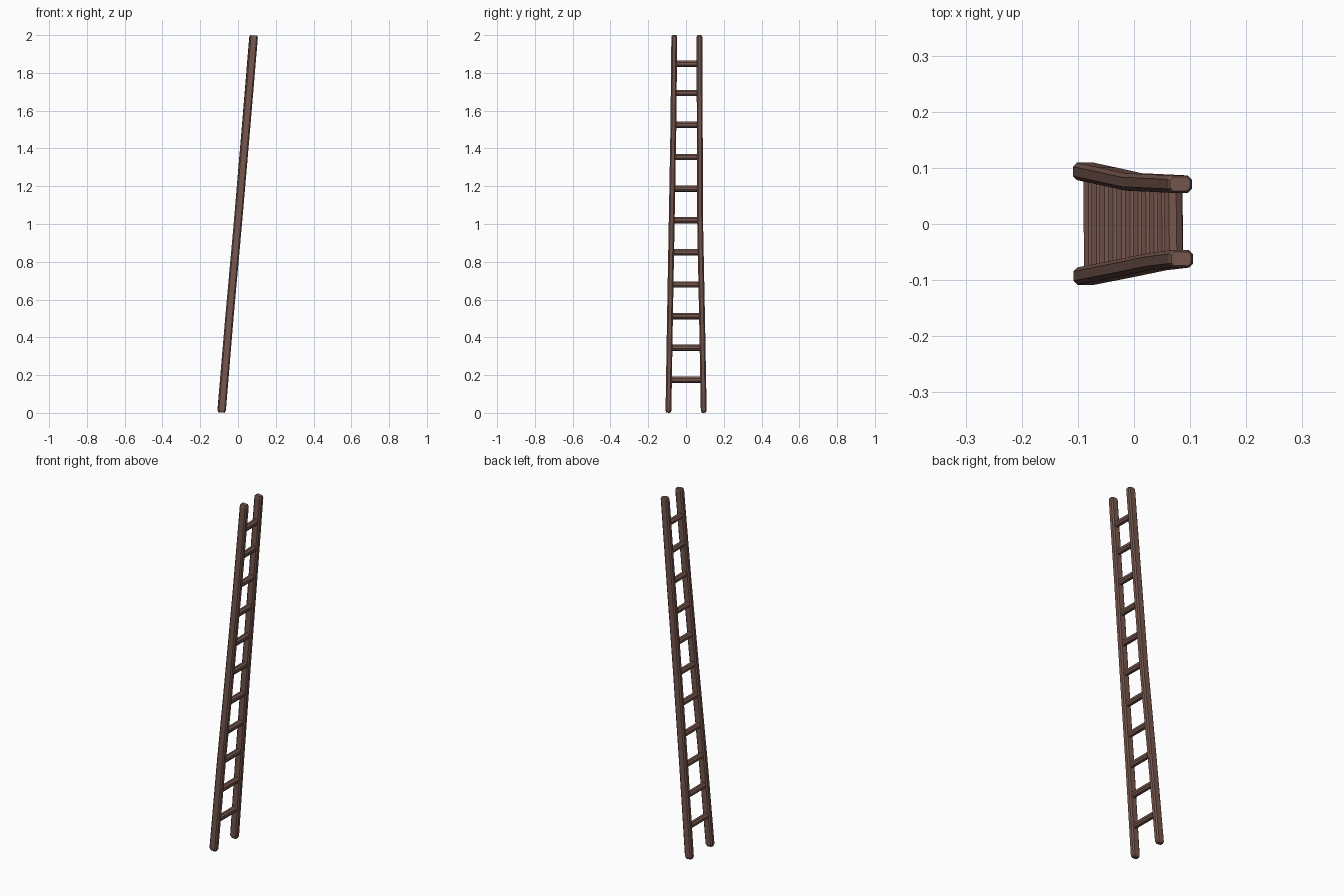
import bpy, bmesh
from mathutils import Vector

if "Cube" in bpy.data.objects:
    bpy.data.objects.remove(bpy.data.objects["Cube"])

wood = bpy.data.materials.new("dark_wood")
wood.diffuse_color = (0.18, 0.095, 0.075, 1)
wood.use_nodes = True
wood.node_tree.nodes["Principled BSDF"].inputs["Base Color"].default_value = wood.diffuse_color

# Chamfered rectangle: half depth (x), half thickness (y), chamfer
HX, HY, C = 0.022, 0.0155, 0.007
PROFILE = [(HX, -HY + C), (HX, HY - C), (HX - C, HY), (-HX + C, HY),
           (-HX, HY - C), (-HX, -HY + C), (-HX + C, -HY), (HX - C, -HY)]

# Rail centre lines, slightly warped
LEFT = [Vector(p) for p in [(-0.087, -0.093, 0.002), (-0.046, -0.085, 0.5), (-0.001, -0.076, 1.0),
                            (0.042, -0.067, 1.5), (0.084, -0.062, 1.998)]]
RIGHT = [Vector(p) for p in [(-0.088, 0.094, 0.002), (-0.046, 0.085, 0.5), (-0.001, 0.075, 1.0),
                             (0.041, 0.073, 1.5), (0.082, 0.071, 1.998)]]


def finish(name, bm):
    bmesh.ops.recalc_face_normals(bm, faces=bm.faces)
    me = bpy.data.meshes.new(name)
    bm.to_mesh(me)
    bm.free()
    me.materials.append(wood)
    ob = bpy.data.objects.new(name, me)
    bpy.context.collection.objects.link(ob)
    return ob


def sweep(name, stations, profile, side):
    """Stations are (point, scale); profile is laid square to the path."""
    bm = bmesh.new()
    rings = []
    for i, (p, s) in enumerate(stations):
        a = stations[max(i - 1, 0)][0]
        b = stations[min(i + 1, len(stations) - 1)][0]
        t = (b - a).normalized()
        v = t.cross(side).normalized()
        u = v.cross(t)
        rings.append([bm.verts.new(p + u * x * s + v * y * s) for x, y in profile])
    n = len(profile)
    for r0, r1 in zip(rings, rings[1:]):
        for k in range(n):
            bm.faces.new((r0[k], r0[(k + 1) % n], r1[(k + 1) % n], r1[k]))
    bm.faces.new(rings[0])
    bm.faces.new(rings[-1])
    return finish(name, bm)


def at_height(path, z):
    for a, b in zip(path, path[1:]):
        if z <= b.z:
            return a.lerp(b, (z - a.z) / (b.z - a.z))
    return path[-1]


# Side rails with bevelled ends
for name, path in (("left_rail", LEFT), ("right_rail", RIGHT)):
    lo, hi = at_height(path, 0.014), at_height(path, 1.988)
    stations = [(path[0], 0.72), (lo, 1)] + [(p, 1) for p in path[1:-1]] + [(hi, 1), (path[-1], 0.8)]
    sweep(name, stations, PROFILE, Vector((1, 0, 0)))

# Rungs: octagonal bars let into the rails
R, K = 0.016, 0.0066
RUNG = [(R, -K), (R, K), (K, R), (-K, R), (-R, K), (-R, -K), (-K, -R), (K, -R)]
for i, z in enumerate([0.175, 0.345, 0.512, 0.68, 0.85, 1.02, 1.187, 1.355, 1.525, 1.693, 1.848]):
    sweep(f"rung_{i + 1}", [(at_height(LEFT, z), 1), (at_height(RIGHT, z), 1)], RUNG, Vector((1, 0, 0.09)))
